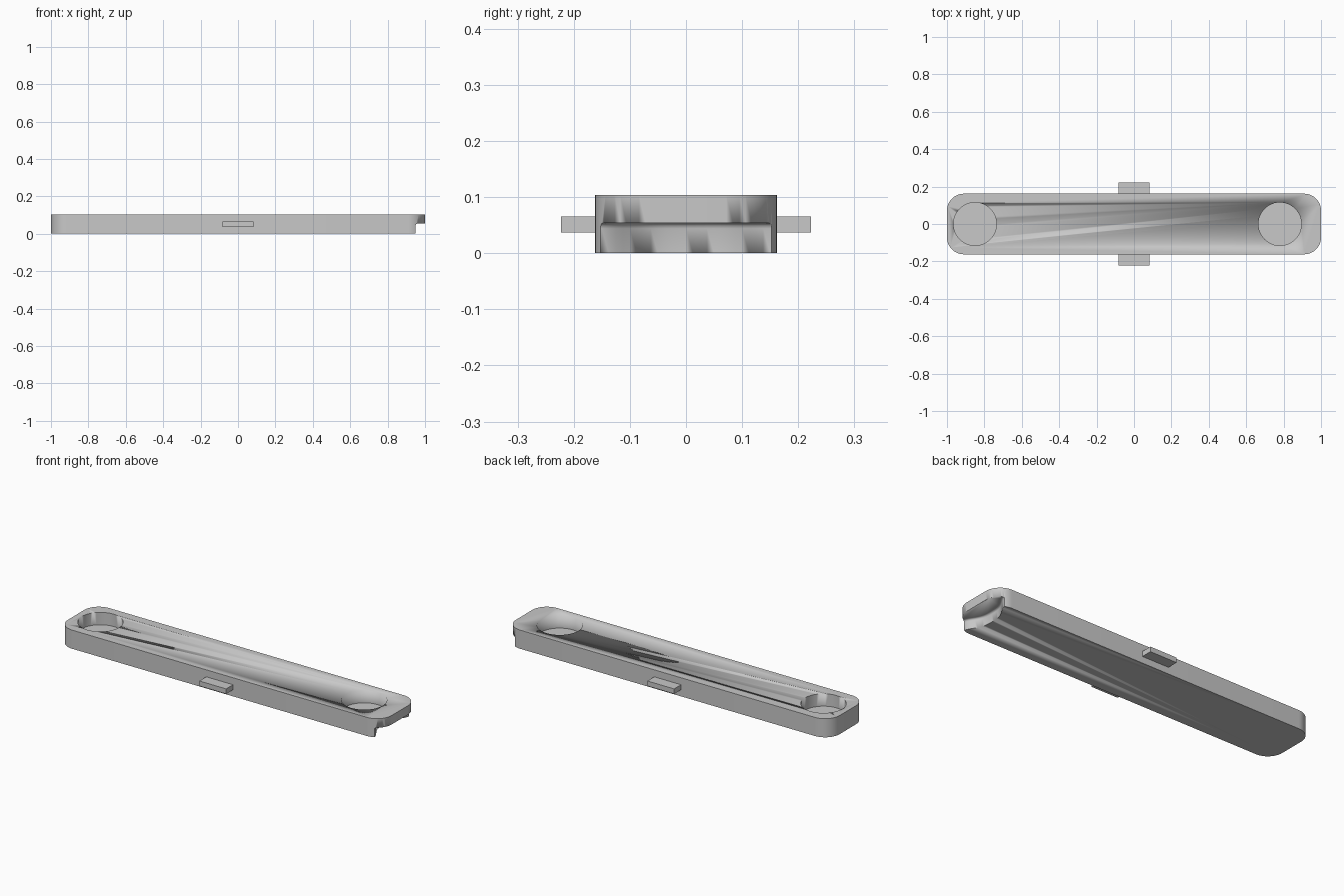
import bpy, bmesh
from math import sin, cos, pi, radians

if "Cube" in bpy.data.objects:
    bpy.data.objects.remove(bpy.data.objects["Cube"])

grey = bpy.data.materials.new("plain grey")
grey.use_nodes = True
colour = (0.58, 0.58, 0.58, 1)
grey.diffuse_color = colour
grey.node_tree.nodes["Principled BSDF"].inputs["Base Color"].default_value = colour

HALF_WIDTH, HEIGHT, CORNER = 0.162, 0.104, 0.09


def prism(name, outline, z0, z1, bevel_rule=None):
    """Extrude a plan outline, optionally rounding the top edges picked by a rule."""
    bm = bmesh.new()
    base = bm.faces.new([bm.verts.new((x, y, z0)) for x, y in outline])
    top = bmesh.ops.extrude_face_region(bm, geom=[base])["geom"]
    for v in top:
        if isinstance(v, bmesh.types.BMVert):
            v.co.z = z1
    bmesh.ops.recalc_face_normals(bm, faces=bm.faces)
    if bevel_rule:
        edges = [e for e in bm.edges if all(v.co.z > z1 - 1e-4 and bevel_rule(v.co) for v in e.verts)]
        bmesh.ops.bevel(bm, geom=edges, offset=0.01, segments=3, profile=0.5, affect="EDGES")
    mesh = bpy.data.meshes.new(name)
    bm.to_mesh(mesh)
    bm.free()
    obj = bpy.data.objects.new(name, mesh)
    bpy.context.collection.objects.link(obj)
    mesh.materials.append(grey)
    return obj


def arc(cx, cy, r, start, end, steps):
    return [(cx + r * cos(start + (end - start) * i / steps),
             cy + r * sin(start + (end - start) * i / steps)) for i in range(steps + 1)]


def cut(target, cutter):
    mod = target.modifiers.new(cutter.name, "BOOLEAN")
    mod.operation, mod.solver, mod.object = "DIFFERENCE", "EXACT", cutter
    cutter.hide_render = True
    cutter.hide_set(True)


# Bar with rounded corners in plan
outline = []
for i, (sx, sy) in enumerate([(1, 1), (-1, 1), (-1, -1), (1, -1)]):
    outline += arc(sx * (1 - CORNER), sy * (HALF_WIDTH - CORNER), CORNER, i * pi / 2, (i + 1) * pi / 2, 12)
bar = prism("bar", outline, 0, HEIGHT)

# Two blind round pockets in the top
for side, x in (("right", -0.85), ("left", 0.78)):
    cut(bar, prism(side + "_pocket_cutter", arc(x, 0, 0.115, 0, 2 * pi * 47 / 48, 47), 0.035, 0.2))

# Scooped step under the left end, leaving a prong at each corner
scoop = []
for i in range(33):
    y = 0.2 * (i / 16 - 1)
    t = min(abs(y) / 0.155, 1) ** 1.6
    scoop.append((0.9 + 0.05 * (1 - cos(pi * t)) / 2, y))
scoop += [(1.1, 0.2), (1.1, -0.2)]
cut(bar, prism("scoop_cutter", scoop, -0.1, 0.054, lambda co: co.x < 1))

# Side tabs
for name, s in (("front_tab", -1), ("back_tab", 1)):
    prism(name, [(-0.083, s * 0.15), (0.083, s * 0.15), (0.083, s * 0.223), (-0.083, s * 0.223)], 0.037, 0.065)

# Smooth the curved walls, keep the rims sharp
bpy.ops.object.select_all(action="DESELECT")
bpy.context.view_layer.objects.active = bar
bar.select_set(True)
bpy.ops.object.shade_smooth_by_angle(angle=radians(35))
for poly_owner in [o for o in bpy.data.objects if o.name.endswith("_cutter")]:
    poly_owner.data.shade_smooth()
    poly_owner.data.set_sharp_from_angle(angle=radians(35))
